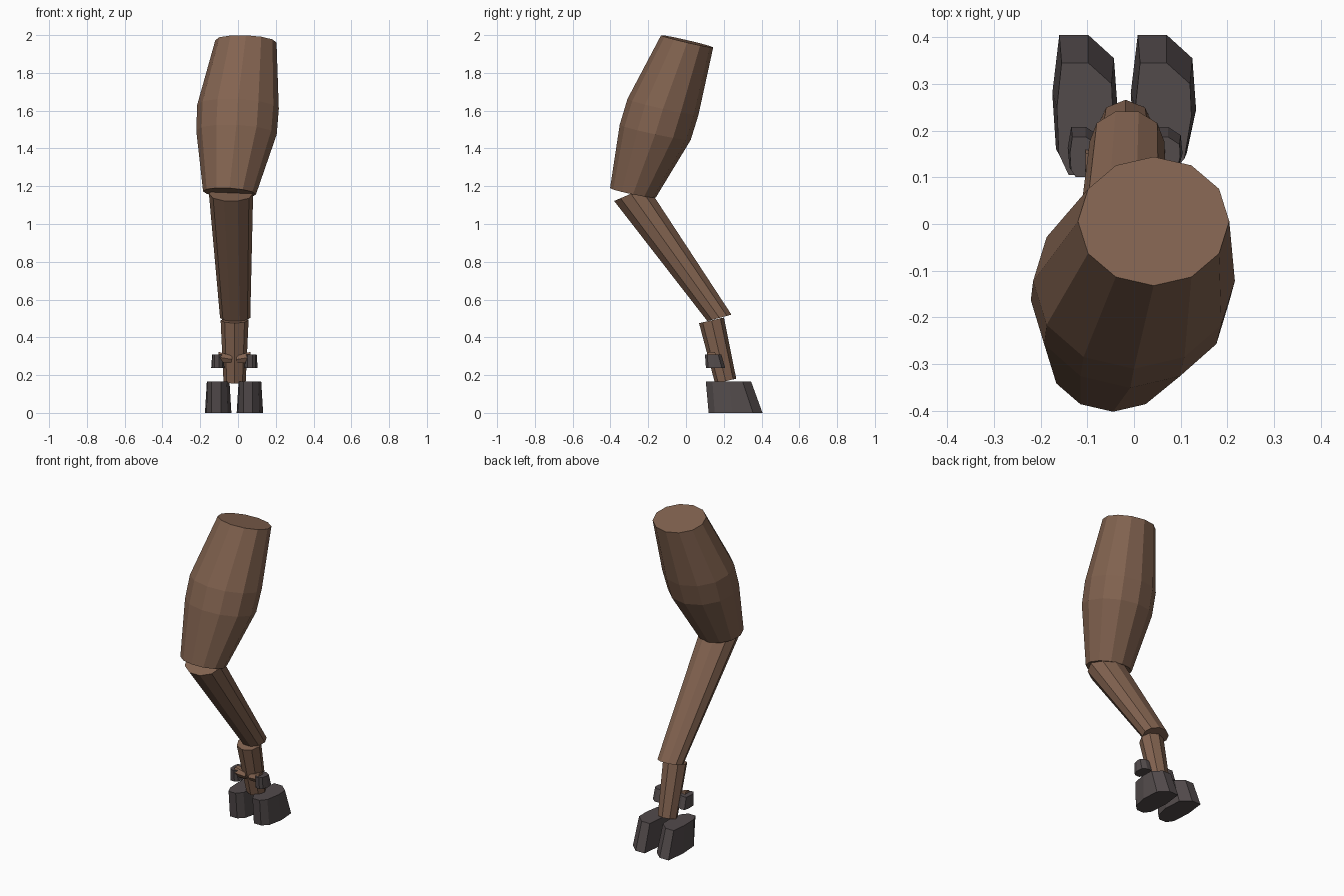
import bpy, bmesh, math

if "Cube" in bpy.data.objects:
    bpy.data.objects.remove(bpy.data.objects["Cube"])


def material(name, rgb):
    m = bpy.data.materials.new(name)
    m.diffuse_color = (*rgb, 1)
    m.use_nodes = True
    m.node_tree.nodes["Principled BSDF"].inputs["Base Color"].default_value = m.diffuse_color
    return m


fur = material("brown fur", (0.225, 0.125, 0.08))
horn = material("dark hoof horn", (0.085, 0.07, 0.071))


def loft(name, rings, mat):
    """Skin a closed solid through rings of points, flat shaded."""
    bm = bmesh.new()
    loops = [[bm.verts.new(p) for p in ring] for ring in rings]
    n = len(loops[0])
    for a, b in zip(loops, loops[1:]):
        for i in range(n):
            j = (i + 1) % n
            bm.faces.new((a[i], a[j], b[j], b[i]))
    bm.faces.new(loops[0])
    bm.faces.new(loops[-1])
    bmesh.ops.recalc_face_normals(bm, faces=bm.faces)
    me = bpy.data.meshes.new(name)
    bm.to_mesh(me)
    bm.free()
    me.materials.append(mat)
    ob = bpy.data.objects.new(name, me)
    bpy.context.collection.objects.link(ob)
    return ob


def ring(n, centre, rx, dy, dz, lean=0.0):
    """Ellipse: half-width rx across, half-axis (dy, dz) front to back."""
    x, y, z = centre
    pts = []
    for i in range(n):
        a = 2 * math.pi * i / n
        c, s = math.cos(a), math.sin(a)
        pts.append((x + rx * c, y + dy * s, z + dz * s + lean * rx * c))
    return pts


# thigh
loft("thigh", [
    ring(12, (0.042, 0.006, 1.967), 0.162, 0.138, -0.032, -0.04),
    ring(12, (0.0, -0.122, 1.62), 0.216, 0.188, -0.042, -0.05),
    ring(12, (-0.008, -0.163, 1.485), 0.213, 0.188, -0.040, -0.05),
    ring(12, (-0.045, -0.281, 1.165), 0.140, 0.121, -0.025, -0.06),
], fur)

# shank
loft("shank", [
    ring(10, (-0.037, -0.292, 1.16), 0.117, 0.093, 0.040),
    ring(10, (-0.015, 0.177, 0.503), 0.080, 0.067, 0.018),
], fur)

# ankle
loft("ankle", [
    ring(8, (-0.018, 0.135, 0.49), 0.074, 0.066, 0.015),
    ring(8, (-0.018, 0.210, 0.168), 0.059, 0.056, 0.013),
], fur)

# hoof outline, relative to the middle of the hoof: sole and top
SOLE = [(-0.055, 0.145), (0.007, 0.145), (0.062, 0.095), (0.070, -0.015),
        (0.050, -0.108), (0.015, -0.14), (-0.035, -0.14), (-0.062, -0.10), (-0.070, 0.02)]
TOP = [(-0.050, 0.085), (0.007, 0.085), (0.057, 0.04), (0.060, -0.03),
       (0.045, -0.12), (0.015, -0.155), (-0.035, -0.155), (-0.056, -0.11), (-0.060, -0.01)]


def hoof(name, x, y, z, sx=1.0, sy=1.0, h=0.165):
    loft(name, [[(x + px * sx, y + py * sy, zz) for px, py in shape]
                for shape, zz in ((SOLE, z), (TOP, z + h))], horn)


# hooves, dewclaws and the stubs holding the dewclaws
for side, label in ((-1, "left"), (1, "right")):
    hoof(label + "_hoof", -0.021 + side * 0.084, 0.26, 0.0)
    hoof(label + "_dewclaw", -0.019 + side * 0.088, 0.156, 0.237, 0.5, 0.36, 0.073)
    stub = []
    for off, z, r in ((0.012, 0.283, 0.022), (0.085, 0.295, 0.033)):
        stub.append([(-0.019 + side * off, 0.135 + r * math.cos(k * math.pi / 3),
                      z + r * math.sin(k * math.pi / 3)) for k in range(6)])
    loft(label + "_dewclaw_stub", stub, fur)
